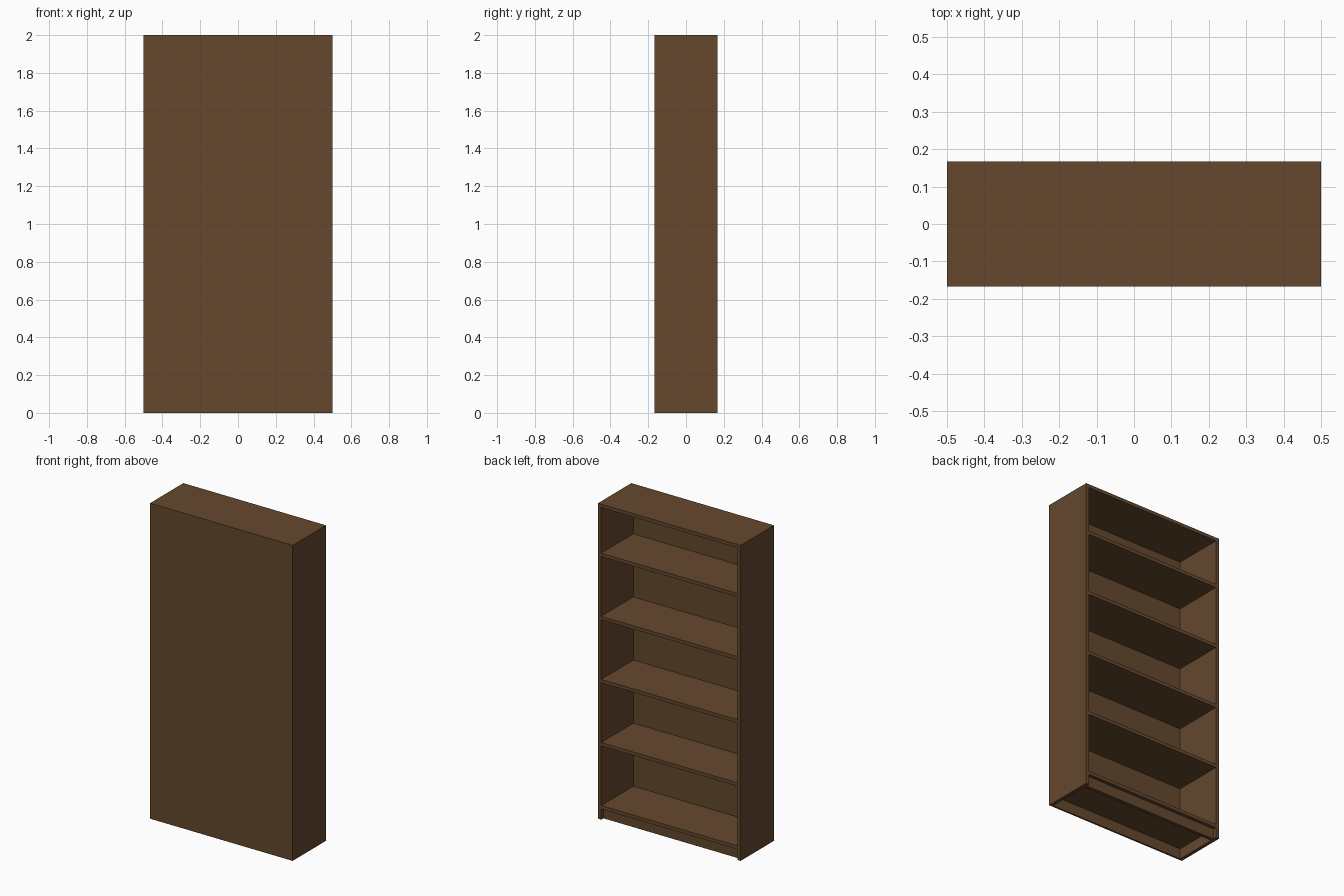
import bpy

cube = bpy.data.objects.get("Cube")
if cube:
    bpy.data.objects.remove(cube, do_unlink=True)

W, D, H = 1.0, 0.333, 2.0      # overall size
T = 0.022                      # board thickness
BACK = 0.011                   # panel thickness

# Wood colour
wood = bpy.data.materials.new("brown_wood")
wood.use_nodes = True
colour = (0.130, 0.064, 0.027, 1)
wood.diffuse_color = colour
wood.node_tree.nodes["Principled BSDF"].inputs["Base Color"].default_value = colour


def board(name, x, y, z):
    """Box spanning the (low, high) range on each axis."""
    bpy.ops.mesh.primitive_cube_add(size=1)
    ob = bpy.context.object
    ob.name = name
    ob.location = [(a + b) / 2 for a, b in (x, y, z)]
    ob.scale = [b - a for a, b in (x, y, z)]
    bpy.ops.object.transform_apply(location=False, rotation=False, scale=True)
    ob.data.materials.append(wood)
    return ob


inner = (-W / 2 + T, W / 2 - T)
depth = (-D / 2, D / 2)
inside_depth = (-D / 2 + BACK, D / 2)

# Side walls
board("left_side", (inner[1], W / 2), depth, (0, H))
board("right_side", (-W / 2, inner[0]), depth, (0, H))

# Top board and closed panel
board("top_board", inner, depth, (H - T, H))
board("closing_panel", inner, (-D / 2, -D / 2 + BACK), (0, H - T))

# Evenly spaced shelves, the lowest being the floor of the case
for i in range(5):
    top = 0.089 + 0.4 * i
    board(f"shelf_{i + 1}", inner, inside_depth, (top - T, top))

# Recessed plinth under the lowest shelf
board("plinth", inner, (D / 2 - 2 * T, D / 2 - T), (0, 0.089 - T))
